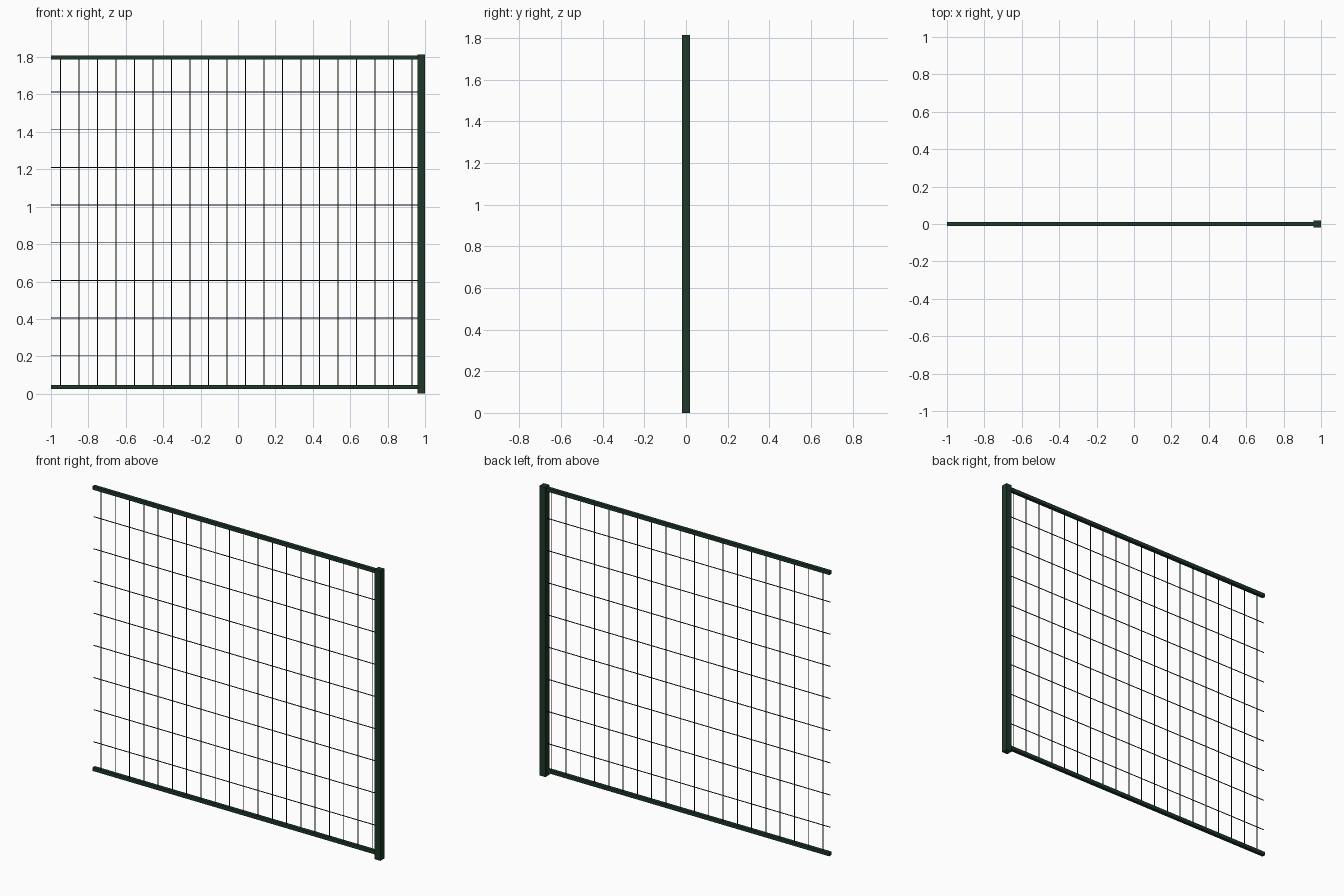
import bpy

cube = bpy.data.objects.get("Cube")
if cube:
    bpy.data.objects.remove(cube, do_unlink=True)


def make_material(name, colour):
    mat = bpy.data.materials.new(name)
    mat.use_nodes = True
    mat.diffuse_color = colour
    mat.node_tree.nodes["Principled BSDF"].inputs["Base Color"].default_value = colour
    return mat


green = make_material("dark green", (0.013, 0.038, 0.021, 1))
black = make_material("wire black green", (0.006, 0.012, 0.009, 1))


def box(name, low, high, mat):
    """Box spanning two opposite corners."""
    bpy.ops.mesh.primitive_cube_add(size=1, location=[(a + b) / 2 for a, b in zip(low, high)])
    obj = bpy.context.object
    obj.name = name
    obj.scale = [b - a for a, b in zip(low, high)]
    bpy.ops.object.transform_apply(location=False, rotation=False, scale=True)
    obj.data.materials.append(mat)
    return obj


POST, RAIL, WIRE = 0.02, 0.011, 0.0019   # half thicknesses
TOP, BOTTOM, INNER = 1.797, 0.036, 0.96

# Square end post
box("post", (INNER, -POST, 0), (1, POST, 1.815), green)

# Top and bottom rails
for name, z in (("top_rail", TOP), ("bottom_rail", BOTTOM)):
    box(name, (-1, -RAIL, z - RAIL), (INNER, RAIL, z + RAIL), green)

# Upright wires
for i in range(20):
    x = -0.949 + i * 0.0989
    box(f"upright_wire_{i + 1}", (x - WIRE, -WIRE, BOTTOM), (x + WIRE, WIRE, TOP), black)

# Level wires
for i in range(8):
    z = 0.203 + i * 0.2014
    box(f"level_wire_{i + 1}", (-1, -WIRE, z - WIRE), (INNER, WIRE, z + WIRE), black)
